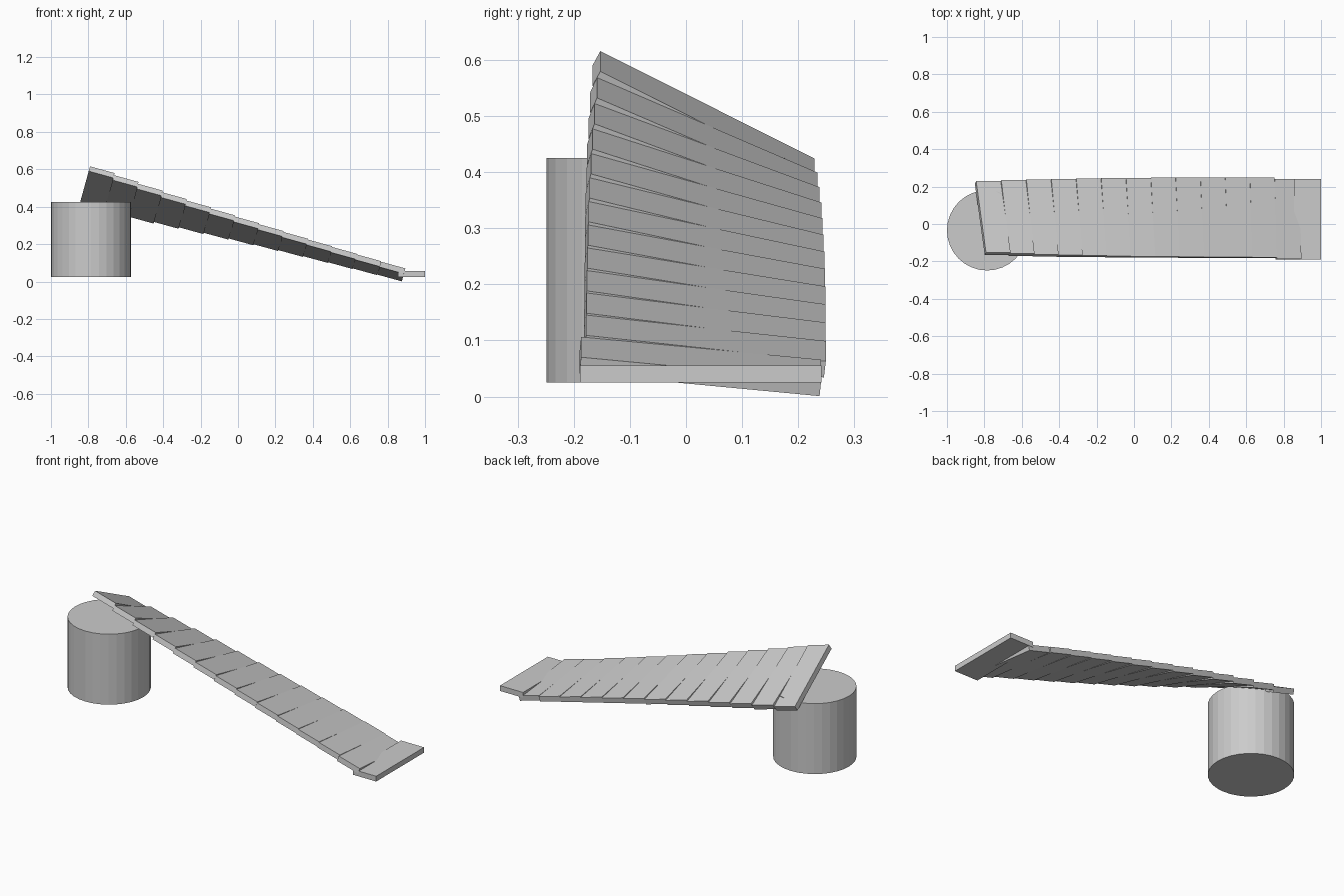
import bpy
from math import radians, sin, cos
from mathutils import Matrix, Vector

if "Cube" in bpy.data.objects:
    bpy.data.objects.remove(bpy.data.objects["Cube"])

PLANKS = 13
WIDTH, THICK = 0.43, 0.03
PITCH = radians(15.4)
STEP = 0.1362
ROLL_TOP, ROLL_END = 27.5, 5.6


def box(name, size, matrix):
    bpy.ops.mesh.primitive_cube_add(size=1)
    ob = bpy.context.object
    ob.name = name
    ob.data.transform(matrix @ Matrix.Diagonal((*size, 1)))
    return ob


# Round pedestal under the high end
bpy.ops.mesh.primitive_cylinder_add(vertices=32, radius=0.2145, depth=0.4,
                                    location=(-0.7855, -0.034, 0.225))
bpy.context.object.name = "pedestal"

# Twisting ramp: each plank rolls less than the one above it
start = Vector((-0.8175, 0.038, 0.52))
along = Vector((cos(PITCH), 0, -sin(PITCH)))
for i in range(PLANKS):
    roll = radians(ROLL_TOP * (ROLL_END / ROLL_TOP) ** (i / (PLANKS - 1)))
    pos = start + along * STEP * (i + 0.5)
    pos.y = 0.027 if i == PLANKS - 1 else 0.038 - 0.003 * i / PLANKS
    m = (Matrix.Translation(pos) @ Matrix.Rotation(PITCH, 4, 'Y')
         @ Matrix.Rotation(-roll, 4, 'X')
         @ Matrix.Translation((0, 0, -THICK / 2)))
    box(f"ramp_plank_{i + 1:02d}", (STEP, WIDTH, THICK), m)

# Level landing plate at the low end
box("landing_plate", (0.145, WIDTH, THICK),
    Matrix.Translation((0.9275, 0.0265, 0.04)))
